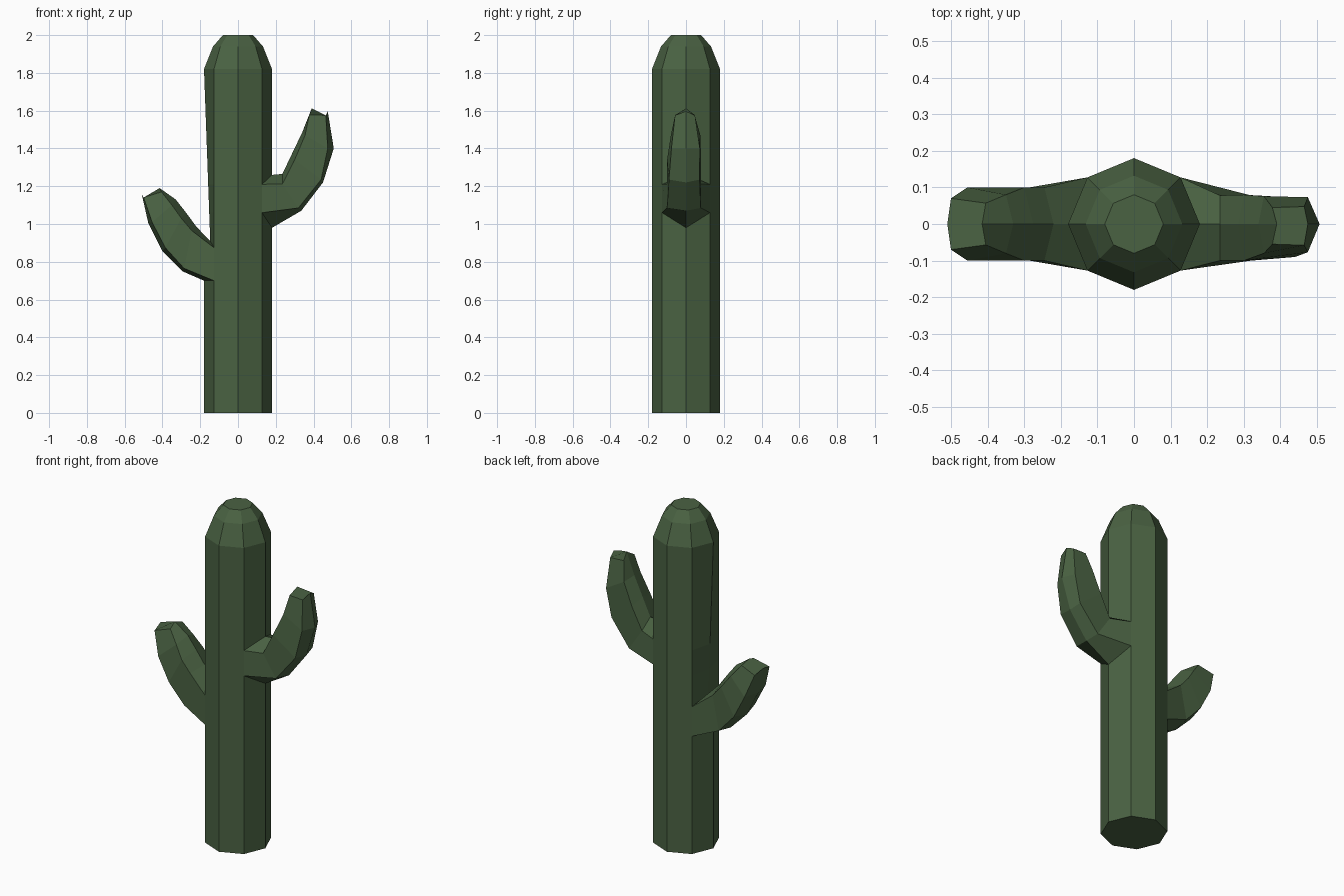
import bpy, bmesh, math

if "Cube" in bpy.data.objects:
    bpy.data.objects.remove(bpy.data.objects["Cube"])

green = bpy.data.materials.new("cactus green")
green.diffuse_color = (0.068, 0.122, 0.055, 1)
green.use_nodes = True
green.node_tree.nodes["Principled BSDF"].inputs["Base Color"].default_value = green.diffuse_color

bm = bmesh.new()
R = 0.18
levels = [(0, R), (0.70, R), (0.875, R), (1.06, R), (1.21, R),
          (1.82, R), (1.94, 0.132), (2.0, 0.08)]

# Trunk: eight-sided columns, bent slightly where the arms join
rings = []
for i, (z, r) in enumerate(levels):
    ring = []
    for k in range(8):
        a = k * math.pi / 4
        rr, zz = r, z
        if k == 0 and i in (3, 4):
            zz = {3: 0.98, 4: 1.26}[i]
        if k == 4 and 2 <= i <= 4:
            zz = max(z, 0.91)
            rr = 0.147 + 0.033 * (zz - 0.91) / 0.91
        ring.append(bm.verts.new((rr * math.cos(a), rr * math.sin(a), zz)))
    rings.append(ring)

# Skin the trunk, leaving an opening for each arm
openings = {(3, 7), (3, 0), (1, 3), (1, 4)}
for i in range(len(rings) - 1):
    for k in range(8):
        if (i, k) not in openings:
            n = (k + 1) % 8
            bm.faces.new((rings[i][k], rings[i][n], rings[i + 1][n], rings[i + 1][k]))
bm.faces.new(rings[0][::-1])
bm.faces.new(rings[-1])


def arm(low, high, front, mid, back, sections):
    """Six-sided arm. Section: top, upper side, lower side, bottom as (x, z),
    then half widths of upper and lower sides, and back-side width factor."""
    prev = [rings[high][mid], rings[high][front], rings[low][front],
            rings[low][mid], rings[low][back], rings[high][back]]
    for t, u, l, b, wu, wl, f in sections:
        pts = [(t[0], 0, t[1]), (u[0], -wu, u[1]), (l[0], -wl, l[1]),
               (b[0], 0, b[1]), (l[0], wl * f, l[1]), (u[0], wu * f, u[1])]
        cur = [bm.verts.new(p) for p in pts]
        for j in range(6):
            n = (j + 1) % 6
            bm.faces.new((prev[j], prev[n], cur[n], cur[j]))
        prev = cur
    bm.faces.new(prev)


# Right arm
arm(3, 4, 7, 0, 1, [
    ((0.235, 1.265), (0.235, 1.212), (0.32, 1.085), (0.335, 1.07), 0.10, 0.10, 0.78),
    ((0.285, 1.37), (0.30, 1.34), (0.44, 1.235), (0.45, 1.22), 0.10, 0.09, 0.80),
    ((0.34, 1.485), (0.355, 1.47), (0.475, 1.40), (0.507, 1.40), 0.08, 0.077, 0.95),
    ((0.39, 1.612), (0.378, 1.578), (0.465, 1.575), (0.475, 1.597), 0.055, 0.058, 0.82),
])

# Left arm
arm(1, 2, 5, 4, 3, [
    ((-0.22, 0.985), (-0.245, 0.965), (-0.285, 0.765), (-0.295, 0.75), 0.10, 0.10, 1),
    ((-0.275, 1.06), (-0.30, 1.03), (-0.385, 0.875), (-0.40, 0.855), 0.10, 0.10, 1),
    ((-0.33, 1.13), (-0.35, 1.10), (-0.455, 1.01), (-0.475, 1.005), 0.08, 0.10, 1),
    ((-0.415, 1.19), (-0.405, 1.17), (-0.50, 1.14), (-0.51, 1.16), 0.057, 0.07, 1),
])

bmesh.ops.recalc_face_normals(bm, faces=bm.faces)
mesh = bpy.data.meshes.new("cactus")
bm.to_mesh(mesh)
bm.free()
mesh.materials.append(green)
bpy.context.collection.objects.link(bpy.data.objects.new("cactus", mesh))
